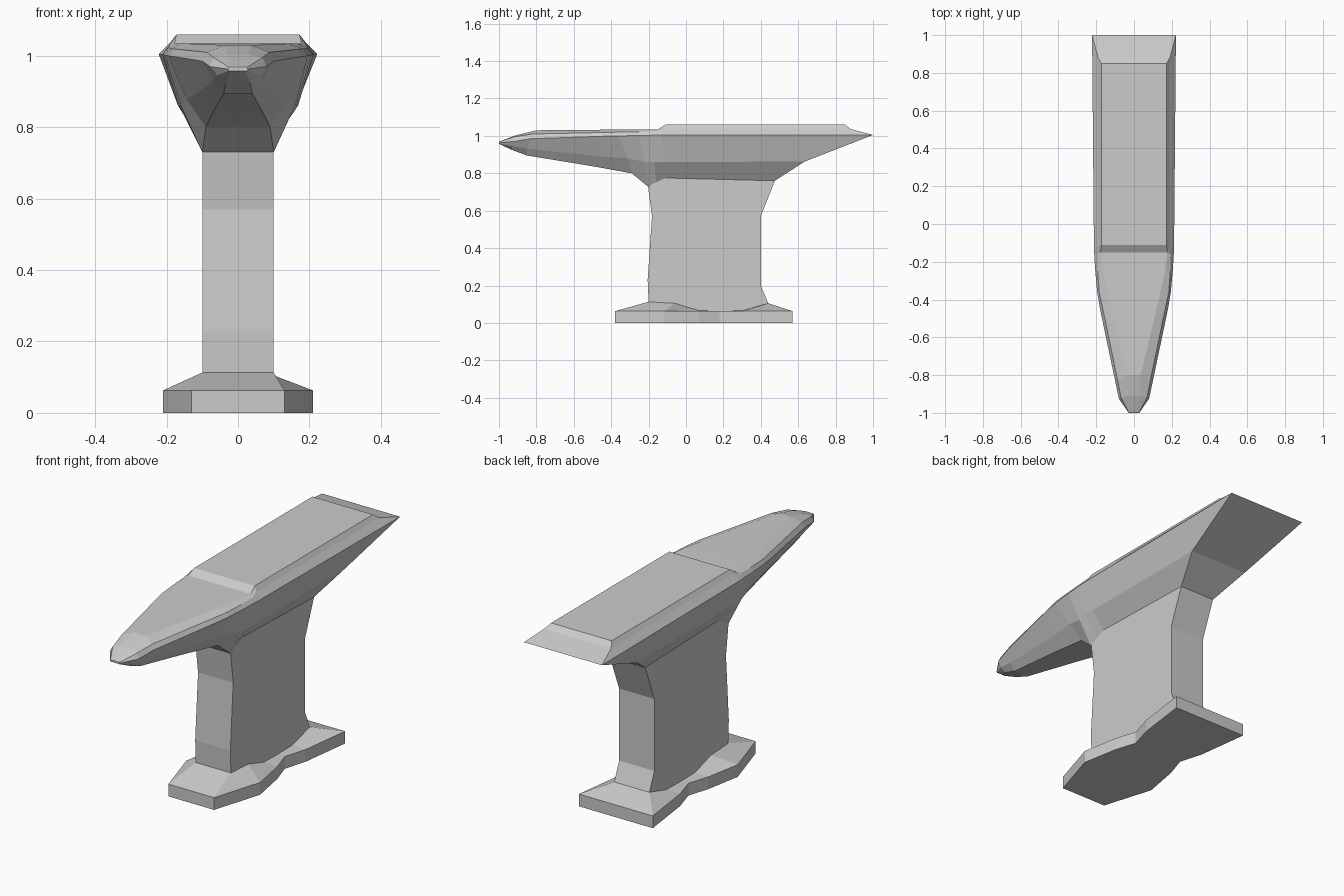
import bpy, bmesh

if "Cube" in bpy.data.objects:
    bpy.data.objects.remove(bpy.data.objects["Cube"])


def loft(name, sections):
    """Skin mirrored half-sections (right side, bottom to top) and cap both ends in strips."""
    bm = bmesh.new()
    rows = []
    for sec in sections:
        right = [bm.verts.new(p) for p in sec]
        left = [bm.verts.new((-x, y, z)) for x, y, z in sec]
        rows.append((right, left))
    n = len(sections[0])
    for (r0, l0), (r1, l1) in zip(rows, rows[1:]):
        ring0, ring1 = r0 + l0[::-1], r1 + l1[::-1]
        for i in range(2 * n):
            j = (i + 1) % (2 * n)
            bm.faces.new((ring0[i], ring0[j], ring1[j], ring1[i]))
    for r, l in (rows[0], rows[-1]):
        for i in range(n - 1):
            bm.faces.new((r[i], r[i + 1], l[i + 1], l[i]))
    bmesh.ops.recalc_face_normals(bm, faces=bm.faces)
    mesh = bpy.data.meshes.new(name)
    bm.to_mesh(mesh)
    bm.free()
    ob = bpy.data.objects.new(name, mesh)
    bpy.context.collection.objects.link(ob)
    return ob


# Foot: notched plate whose top flares up to the waist (half width, y, flare y, flare z)
foot = [
    (.13, -.38, -.20, .113),
    (.21, -.12, -.06, .105),
    (.175, .07, .07, .066),
    (.14, .18, .18, .064),
    (.175, .30, .30, .066),
    (.21, .57, .44, .105),
]
loft("foot", [[(w, y, 0), (w, y, .063), (.1, fy, fz)] for w, y, fy, fz in foot])

# Waist: constant-width column, (z front, y front, z back, y back)
waist = [
    (.05, -.20, .05, .44),
    (.113, -.20, .105, .44),
    (.23, -.205, .20, .40),
    (.57, -.182, .57, .40),
    (.73, -.203, .76, .475),
    (.78, -.11, .78, .475),
]
bm = bmesh.new()
outline = [(yf, zf) for zf, yf, _, _ in waist] + [(yb, zb) for _, _, zb, yb in waist[::-1]]
face = bm.faces.new([bm.verts.new((-.1, y, z)) for y, z in outline])
ext = bmesh.ops.extrude_face_region(bm, geom=[face])
moved = [v for v in ext["geom"] if isinstance(v, bmesh.types.BMVert)]
bmesh.ops.translate(bm, verts=moved, vec=(.2, 0, 0))
bmesh.ops.recalc_face_normals(bm, faces=bm.faces)
mesh = bpy.data.meshes.new("waist")
bm.to_mesh(mesh)
bm.free()
bpy.context.collection.objects.link(bpy.data.objects.new("waist", mesh))

# Body and horn: sections from heel to tip (underside, flank, rim, edge, top)
body = [
    [(.1, .475, .76), (.165, .635, .863), (.222, 1, 1.005), (.19, .88, 1.037), (.172, .85, 1.06)],
    [(.1, -.11, .775), (.168, -.11, .86), (.212, -.13, 1.004), (.187, -.12, 1.037), (.172, -.11, 1.06)],
    [(.1, -.16, .752), (.165, -.17, .86), (.21, -.17, 1.004), (.195, -.16, 1.025), (.178, -.15, 1.035)],
    [(.1, -.205, .73), (.16, -.22, .86), (.205, -.25, 1.002), (.192, -.25, 1.022), (.165, -.25, 1.035)],
    [(.09, -.29, .80), (.145, -.31, .88), (.195, -.36, 1.0), (.184, -.36, 1.02), (.14, -.36, 1.034)],
    [(.072, -.50, .838), (.118, -.47, .892), (.18, -.45, .998), (.165, -.45, 1.018), (.12, -.45, 1.033)],
    [(.04, -.85, .895), (.068, -.85, .932), (.1, -.83, .985), (.088, -.82, 1.01), (.035, -.80, 1.03)],
    [(.034, -.93, .925), (.06, -.93, .945), (.08, -.925, .97), (.068, -.92, .995), (.03, -.91, 1.003)],
    [(.02, -.995, .955), (.026, -1, .958), (.028, -1, .963), (.026, -1, .968), (.022, -.995, .971)],
]
loft("anvil_body", body)
